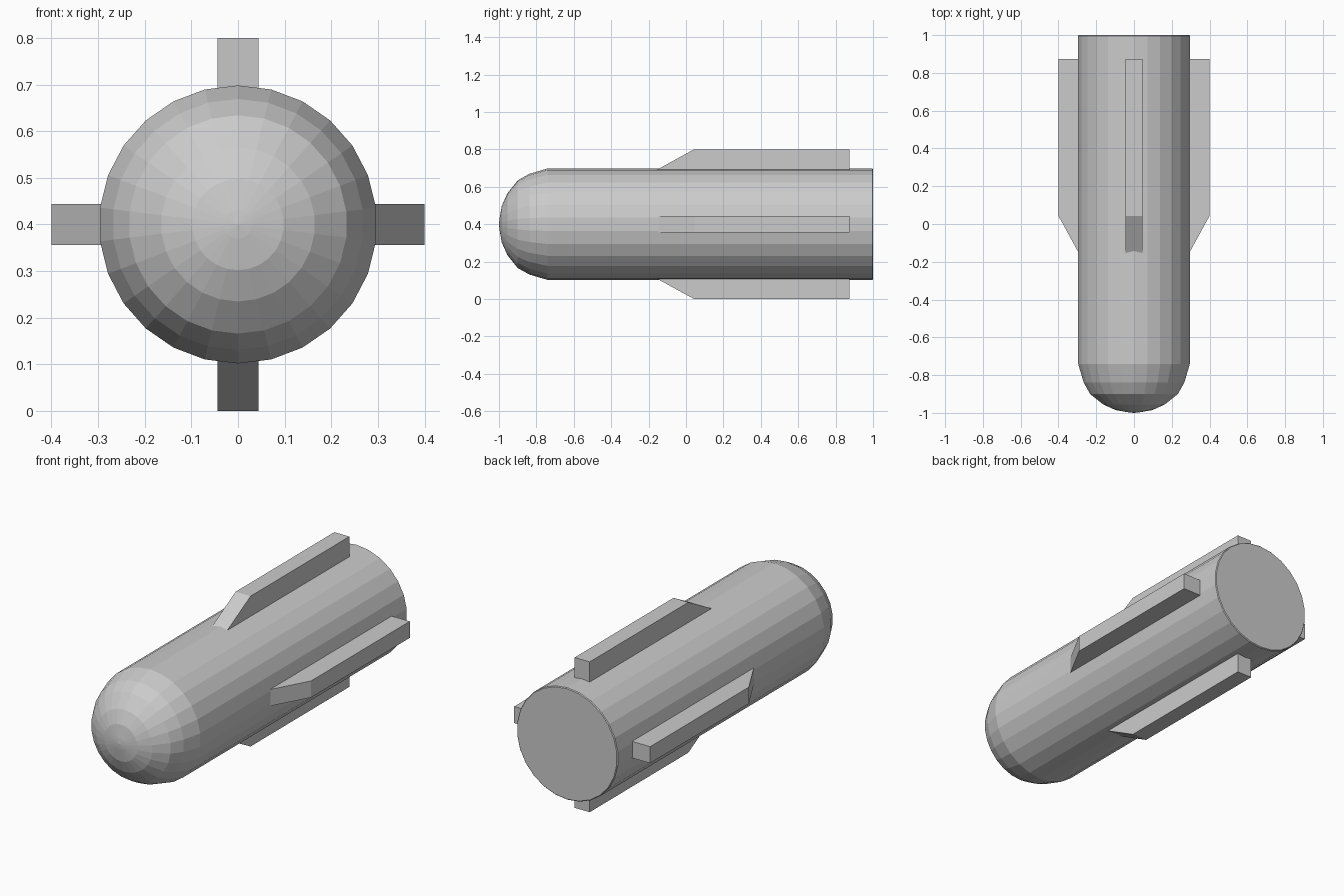
import bpy, bmesh
from math import sin, cos, tau, pi
from mathutils import Matrix

if "Cube" in bpy.data.objects:
    bpy.data.objects.remove(bpy.data.objects["Cube"])

SIDES = 26
CZ = 0.4      # height of the long axis
R = 0.298     # body radius


def make_object(name, bm):
    bmesh.ops.recalc_face_normals(bm, faces=bm.faces)
    mesh = bpy.data.meshes.new(name)
    bm.to_mesh(mesh)
    bm.free()
    obj = bpy.data.objects.new(name, mesh)
    obj.location.z = CZ
    bpy.context.collection.objects.link(obj)
    return obj


# Body: faceted lathe around y, rounded nose and slightly bevelled flat tail
profile = [(0.03, -0.997), (0.098, -0.985), (0.165, -0.955), (0.234, -0.90),
           (0.269, -0.838), (R, -0.74), (R, 0.996), (0.294, 1.0)]
bm = bmesh.new()
rings = [[bm.verts.new((r * sin(tau * i / SIDES), y, r * cos(tau * i / SIDES)))
          for i in range(SIDES)] for r, y in profile]
for a, b in zip(rings, rings[1:]):
    for i in range(SIDES):
        j = (i + 1) % SIDES
        bm.faces.new((a[i], a[j], b[j], b[i]))
tip = bm.verts.new((0, -1, 0))
for i in range(SIDES):
    bm.faces.new((tip, rings[0][i], rings[0][(i + 1) % SIDES]))
bm.faces.new(rings[-1])
make_object("body", bm)

# Fins: (y, distance from axis) outline, sunk a little into the body
outline = [(-0.231, 0.25), (0.043, 0.40), (0.873, 0.40), (0.873, 0.25)]
HALF = 0.044
for k, side in enumerate(("top", "right", "bottom", "left")):
    bm = bmesh.new()
    face = bm.faces.new([bm.verts.new((-HALF, y, d)) for y, d in outline])
    ext = bmesh.ops.extrude_face_region(bm, geom=[face])
    moved = [v for v in ext["geom"] if isinstance(v, bmesh.types.BMVert)]
    bmesh.ops.translate(bm, verts=moved, vec=(2 * HALF, 0, 0))
    bmesh.ops.transform(bm, matrix=Matrix.Rotation(k * pi / 2, 4, 'Y'), verts=bm.verts)
    make_object(side + "_fin", bm)
